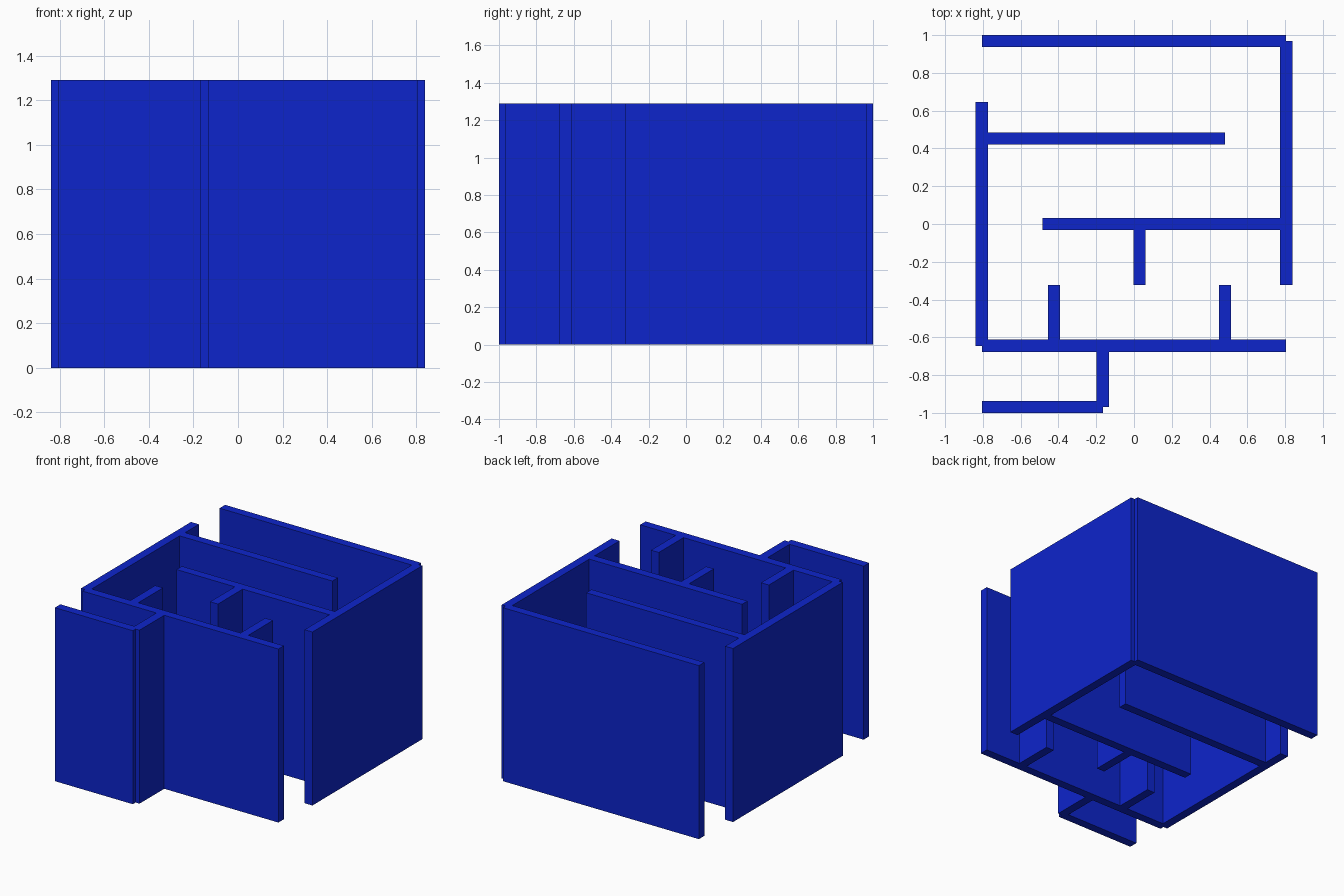
import bpy

if "Cube" in bpy.data.objects:
    bpy.data.objects.remove(bpy.data.objects["Cube"])

HEIGHT = 1.29
THICK = 0.0645

blue = bpy.data.materials.new("blue_paint")
blue.diffuse_color = (0.004, 0.018, 0.6, 1.0)
blue.use_nodes = True
blue.node_tree.nodes["Principled BSDF"].inputs["Base Color"].default_value = blue.diffuse_color


def wall(name, center, size):
    """Full-height upright wall slab standing on the floor."""
    bpy.ops.mesh.primitive_cube_add(size=1, location=(*center, HEIGHT / 2))
    obj = bpy.context.object
    obj.name = name
    obj.scale = (*size, HEIGHT)
    bpy.ops.object.transform_apply(location=False, rotation=False, scale=True)
    obj.data.materials.append(blue)


# Walls running left to right: name, y, x start, x end
for name, y, x0, x1 in [
    ("back_wall", 0.968, -0.806, 0.806),
    ("rear_partition", 0.452, -0.806, 0.482),
    ("middle_partition", 0.0, -0.484, 0.806),
    ("front_wall", -0.645, -0.806, 0.806),
    ("porch_wall", -0.968, -0.806, -0.165),
]:
    wall(name, ((x0 + x1) / 2, y), (x1 - x0, THICK))

# Walls running front to back: name, x, y start, y end
for name, x, y0, y1 in [
    ("right_wall", 0.806, -0.323, 0.968),
    ("left_wall", -0.806, -0.645, 0.645),
    ("middle_stub", 0.029, -0.323, 0.0),
    ("left_stub", -0.423, -0.645, -0.323),
    ("right_stub", 0.482, -0.645, -0.323),
    ("porch_return", -0.165, -0.968, -0.645),
]:
    wall(name, (x, (y0 + y1) / 2), (THICK, y1 - y0))
